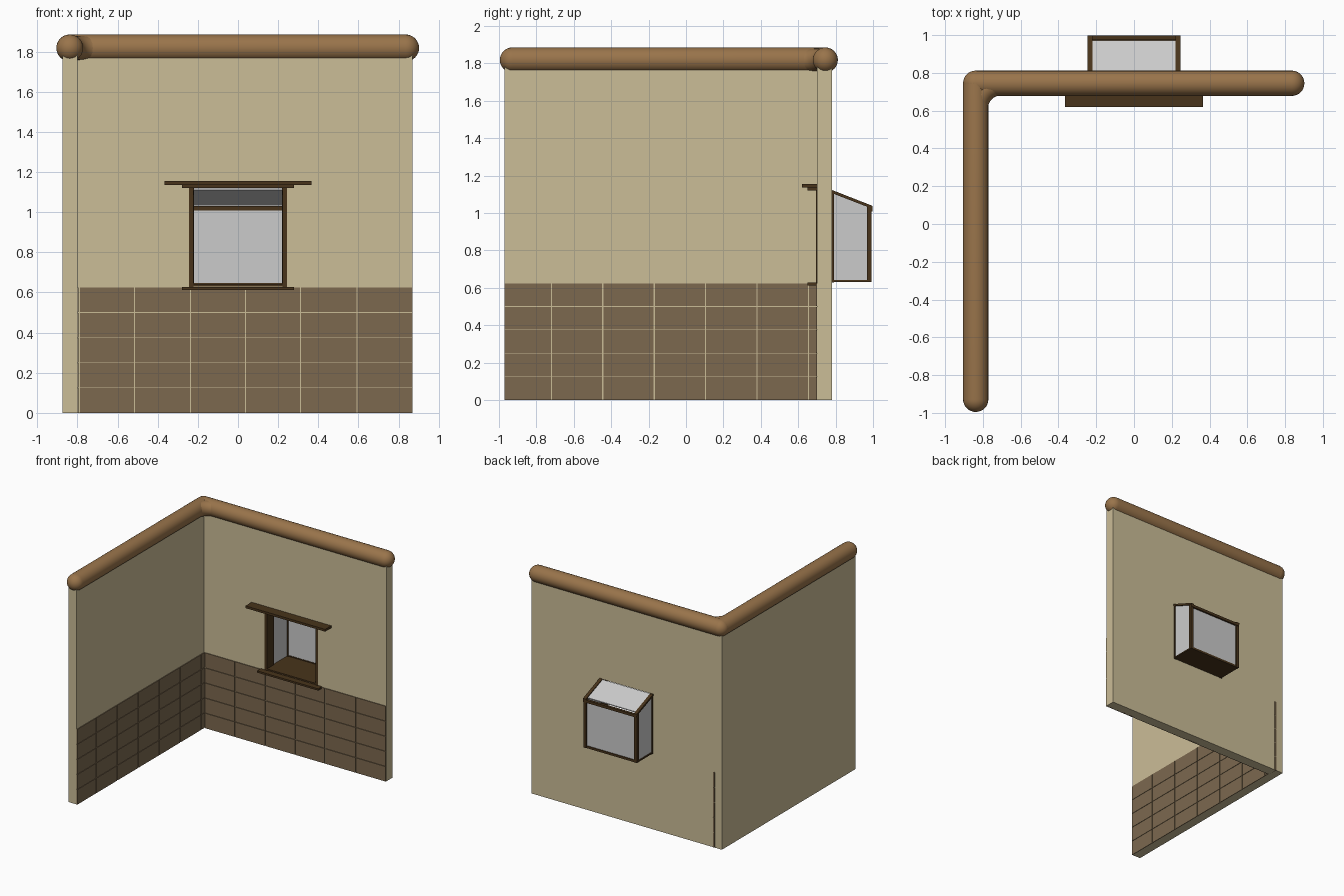
import bpy, bmesh, math
from mathutils import Vector, Matrix

if "Cube" in bpy.data.objects:
    bpy.data.objects.remove(bpy.data.objects["Cube"])


def material(name, rgb):
    m = bpy.data.materials.new(name)
    m.diffuse_color = (*rgb, 1)
    m.use_nodes = True
    m.node_tree.nodes["Principled BSDF"].inputs["Base Color"].default_value = m.diffuse_color
    return m


PLASTER = material("plaster", (0.60, 0.51, 0.31))
TILE = material("tile_brown", (0.20, 0.14, 0.078))
LOG = material("log_wood", (0.32, 0.175, 0.07))
DARK = material("dark_wood", (0.065, 0.034, 0.011))


def finish(bm, name, mat=None, smooth=False):
    bmesh.ops.recalc_face_normals(bm, faces=bm.faces[:])
    me = bpy.data.meshes.new(name)
    bm.to_mesh(me)
    bm.free()
    ob = bpy.data.objects.new(name, me)
    bpy.context.collection.objects.link(ob)
    if mat:
        me.materials.append(mat)
    if smooth:
        me.polygons.foreach_set("use_smooth", [True] * len(me.polygons))
    return ob


def add_box(bm, x, y, z):
    c = Vector((sum(x) / 2, sum(y) / 2, sum(z) / 2))
    s = (x[1] - x[0], y[1] - y[0], z[1] - z[0])
    bmesh.ops.create_cube(bm, size=1, matrix=Matrix.Translation(c) @ Matrix.Diagonal((*s, 1)))


def box(name, x, y, z, mat=None):
    bm = bmesh.new()
    add_box(bm, x, y, z)
    return finish(bm, name, mat)


def prism(name, pts, direction, mat=None):
    bm = bmesh.new()
    f = bm.faces.new([bm.verts.new(p) for p in pts])
    g = bmesh.ops.extrude_face_region(bm, geom=[f])
    bmesh.ops.translate(bm, vec=direction, verts=[v for v in g["geom"] if isinstance(v, bmesh.types.BMVert)])
    return finish(bm, name, mat)


def side_prism(name, x, yz, mat=None):
    return prism(name, [(x[0], y, z) for y, z in yz], (x[1] - x[0], 0, 0), mat)


# L-shaped wall with a window opening
plan = [(-0.875, -0.97), (-0.80, -0.97), (-0.80, 0.70), (0.87, 0.70), (0.87, 0.78), (-0.875, 0.78)]
wall = prism("wall", [(x, y, 0) for x, y in plan], (0, 0, 1.79), PLASTER)
cutter = box("window_cutter", (-0.235, 0.235), (0.6, 0.9), (0.63, 1.12))
cutter.hide_render = True
cutter.hide_set(True)
mod = wall.modifiers.new("window_opening", "BOOLEAN")
mod.operation = "DIFFERENCE"
mod.solver = "EXACT"
mod.object = cutter

# Wainscot tiles with narrow gaps
GAP, ROW, T = 0.003, 0.125, 0.006
back_seams = [-0.79, -0.515, -0.237, 0.038, 0.312, 0.593, 0.868]
left_seams = [-0.97, -0.72, -0.445, -0.17, 0.105, 0.38, 0.655, 0.781]
for name, seams in (("back_wall_tiles", back_seams), ("left_wall_tiles", left_seams)):
    bm = bmesh.new()
    for a, b in zip(seams, seams[1:]):
        for r in range(5):
            along = (a + (GAP if a > -0.9 else 0), b - (GAP if b < 0.78 else 0))
            z = (r * ROW + (0.0015 if r else 0), (r + 1) * ROW - 0.0015)
            if name.startswith("back"):
                add_box(bm, along, (0.70 - T, 0.71), z)
            else:
                add_box(bm, (-0.81, -0.80 + T), along, z)
    finish(bm, name, TILE)

# Round logs capping the walls
R, ZL, CORNER = 0.067, 1.818, Vector((-0.838, 0.745, 1.818))


def log(name, end):
    d = end - CORNER
    L = d.length
    n = 8
    prof = [(R * math.sin(i * math.pi / 2 / n), -R * math.cos(i * math.pi / 2 / n)) for i in range(n + 1)]
    prof += [(r, L - z) for r, z in reversed(prof)]
    bm = bmesh.new()
    vs = [bm.verts.new((r, 0, z)) for r, z in prof]
    es = [bm.edges.new(p) for p in zip(vs, vs[1:])]
    bmesh.ops.spin(bm, geom=vs + es, cent=(0, 0, 0), axis=(0, 0, 1), angle=2 * math.pi, steps=24)
    bmesh.ops.remove_doubles(bm, verts=bm.verts[:], dist=1e-5)
    rot = d.to_track_quat("Z", "Y").to_matrix().to_4x4()
    bmesh.ops.transform(bm, matrix=Matrix.Translation(CORNER) @ rot, verts=bm.verts[:])
    finish(bm, name, LOG, True)


log("back_log", Vector((0.835, 0.745, ZL)))
log("left_log", Vector((-0.838, -0.928, ZL)))

# Rounded fillet inside the log corner
bm = bmesh.new()
FR, FC, A = 0.06, (-0.70, 0.607, ZL), 0.135
ring = [bm.verts.new((FC[0] - A + FR * math.cos(t), FC[1], ZL + FR * math.sin(t)))
        for t in (i * math.tau / 20 for i in range(20))]
edges = [bm.edges.new((ring[i], ring[(i + 1) % 20])) for i in range(20)]
bmesh.ops.spin(bm, geom=ring + edges, cent=FC, axis=(0, 0, 1), angle=-math.pi / 2, steps=8)
finish(bm, "log_corner_fillet", LOG, True)

# Interior window trim
box("window_sill", (-0.28, 0.28), (0.65, 0.70), (0.613, 0.628), DARK)
box("window_head_trim", (-0.28, 0.28), (0.65, 0.70), (1.12, 1.136), DARK)
box("window_shelf", (-0.365, 0.365), (0.62, 0.70), (1.136, 1.155), DARK)

# Bay box floor, posts, sloping rails and side panes
box("bay_floor", (-0.243, 0.243), (0.697, 0.99), (0.63, 0.641), DARK)
for s, side in ((-1, "left"), (1, "right")):
    def span(a, b):
        return tuple(sorted((s * a, s * b)))
    box(f"window_jamb_{side}", span(0.222, 0.245), (0.695, 0.79), (0.628, 1.12), DARK)
    box(f"bay_post_{side}", span(0.22, 0.245), (0.967, 0.993), (0.63, 1.035), DARK)
    side_prism(f"bay_rail_{side}", span(0.22, 0.247),
               [(0.775, 1.108), (0.775, 1.125), (0.997, 1.038), (0.997, 1.022)], DARK)
    side_prism(f"bay_side_pane_{side}", span(0.23, 0.236),
               [(0.78, 0.64), (0.975, 0.64), (0.975, 1.032), (0.78, 1.11)])

# Bay rear bar, rear pane and sloping top pane
box("bay_top_bar", (-0.245, 0.245), (0.975, 0.997), (1.008, 1.03), DARK)
box("bay_rear_pane", (-0.222, 0.222), (0.977, 0.983), (0.64, 1.01))
side_prism("bay_roof_pane", (-0.222, 0.222), [(0.778, 1.11), (0.778, 1.117), (0.972, 1.041), (0.972, 1.034)])
box("bay_lower_bar", (-0.222, 0.222), (0.973, 0.99), (0.64, 0.648), DARK)
